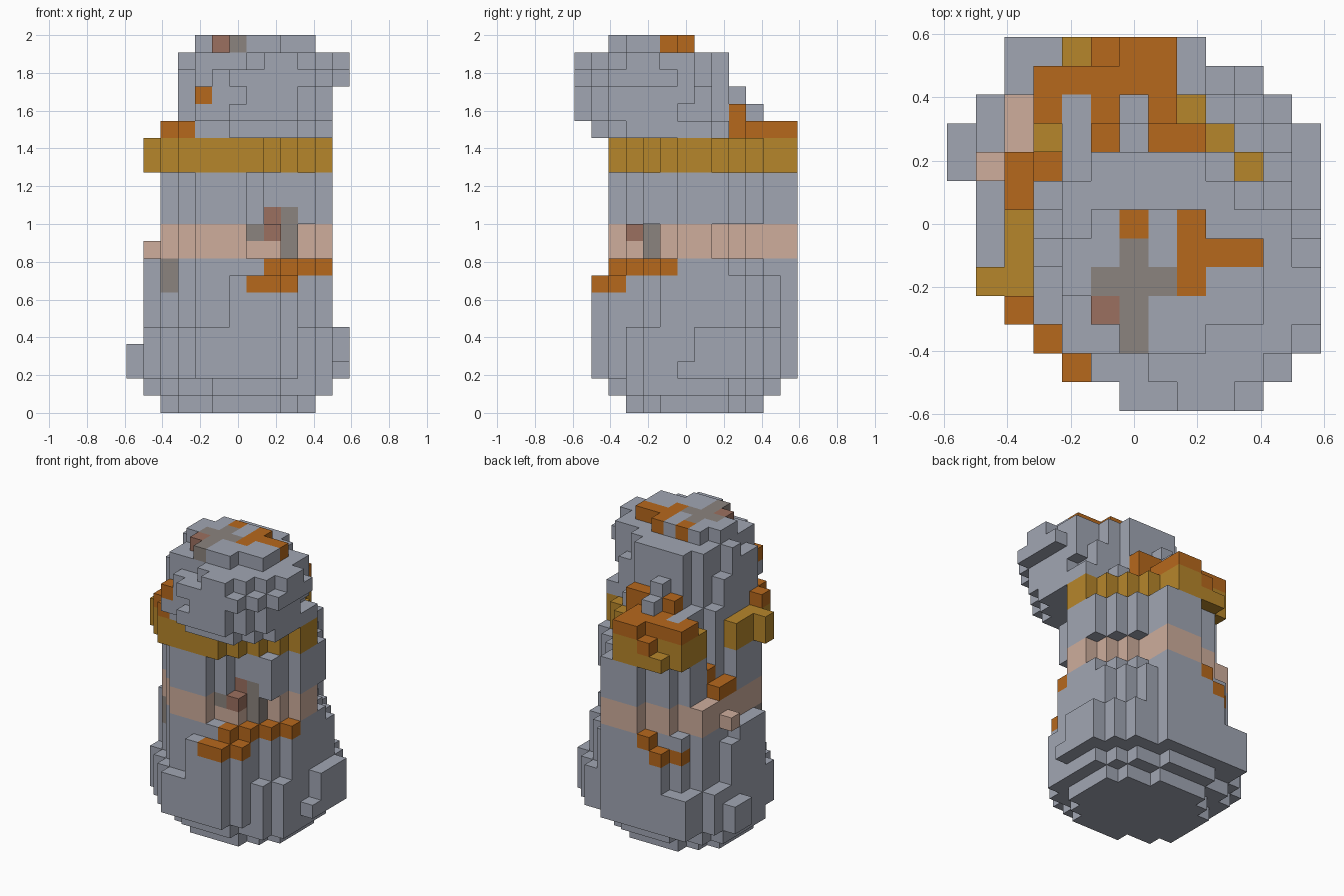
import bpy
import bmesh
from mathutils import Vector

cube = bpy.data.objects.get("Cube")
if cube:
    bpy.data.objects.remove(cube, do_unlink=True)

LAYERS, WIDTH = 22, 13
UNIT = 2 / LAYERS
SKEW = 0.1

COLOURS = {
    "grey": (0.355, 0.38, 0.45),
    "pink": (0.62, 0.42, 0.335),
    "gold": (0.47, 0.24, 0.024),
    "orange": (0.47, 0.14, 0.012),
    "grey_brown": (0.26, 0.23, 0.21),
    "red_brown": (0.33, 0.16, 0.115),
}
NAMES = list(COLOURS)


def make_material(name, rgb):
    mat = bpy.data.materials.new(name)
    mat.use_nodes = True
    mat.diffuse_color = (*rgb, 1)
    bsdf = mat.node_tree.nodes["Principled BSDF"]
    bsdf.inputs["Base Color"].default_value = (*rgb, 1)
    bsdf.inputs["Roughness"].default_value = 0.9
    return mat


MATERIALS = [make_material(n, c) for n, c in COLOURS.items()]
cells = {}


def disc(layers, x0, x1, y0, y1):
    """Fill layers with a slightly skewed disc that fits the given bounds."""
    cx, cy = (x0 + x1) / 2, (y0 + y1) / 2
    rx, ry = (x1 - x0) / 2, (y1 - y0) / 2
    for k in layers:
        for i in range(x0, x1):
            for j in range(y0, y1):
                dy = j + 0.5 - cy
                dx = i + 0.5 - cx + SKEW * dy
                if (dx / rx) ** 2 + (dy / ry) ** 2 <= 1:
                    cells[i, j, k] = "grey"


def outline(layers, first_row, starts, ends, colour="grey"):
    """Fill layers row by row, from front to back."""
    for k in layers:
        for row, (x0, x1) in enumerate(zip(starts, ends)):
            for i in range(x0, x1):
                cells[i, first_row + row, k] = colour


def block(xs, ys, zs, colour="grey"):
    """Add or recolour a box of cells; no colour removes it."""
    for i in xs:
        for j in ys:
            for k in zs:
                if colour:
                    cells[i, j, k] = colour
                else:
                    cells.pop((i, j, k), None)


def paint_front(xs, layers, colour):
    """Recolour the foremost cell of each column."""
    for i in xs:
        for k in layers:
            hit = next(((i, j, k) for j in range(WIDTH) if (i, j, k) in cells), None)
            if hit:
                cells[hit] = colour


R = range

# Rounded lower body, tapering upward
disc([0], 2, 11, 3, 11)
disc([1], 1, 12, 2, 12)
outline(R(2, 5), 1, [4, 3, 2] + [1] * 7 + [2, 2], [9, 10, 11] + [12] * 7 + [11, 9])
outline(R(5, 8), 1, [6, 4, 3, 2, 1, 1, 1, 1, 2, 2, 3, 4],
        [9, 10, 10, 11, 12, 12, 12, 12, 12, 11, 10, 9])
block([0], R(8, 10), R(2, 4))
block([12], R(7, 10), R(2, 5))
block([12], [6], [2])

# Torso with its pink band
front_starts = [4, 3, 2, 2, 2, 2, 2]
outline([8], 2, front_starts + [2, 2, 3, 5], [9, 10, 11, 12, 12, 12, 12, 11, 10, 9, 9])
outline(R(9, 11), 2, front_starts + [2, 2, 4, 6],
        [7, 9, 10, 11, 12, 12, 11, 10, 9, 9, 9], "pink")
outline(R(11, 14), 2, front_starts + [3, 3, 4, 6],
        [7, 8, 11, 11, 12, 12, 12, 11, 10, 9, 9])
block([1], [8], [9], "pink")
block([1], R(5, 8), [8])

# Gold collar
outline(R(14, 16), 2, [3, 2, 2, 2, 2, 3, 4, 3, 3, 3, 5],
        [8, 9, 10, 11, 12, 12, 11, 10, 9, 8, 8], "gold")
block([1], [4], R(14, 16), "gold")
block([4], [12], [14], "gold")
block([5], [12], [15], "orange")

# Gap in the collar with orange trim beneath it
block([2], R(7, 9), R(12, 14), None)
block([3], [8], [13], None)
block([3], [7], R(14, 16))
block([4], [8], R(14, 16))
block([2], R(7, 9), [11], "orange")
block([3], [8], [12], "orange")

# Head leaning over the front
outline([16], 1, [6, 4, 3, 3, 3, 3, 3, 4],
        [10, 11, 12, 12, 12, 12, 12, 10])
disc([17], 3, 12, 0, 9)
outline([18], 0, [7, 5, 4, 3, 3, 3, 3, 4, 5],
        [10, 11, 12, 12, 12, 12, 12, 11, 9])
outline([19], 0, [6, 5, 4, 3, 3, 3, 4, 4, 5],
        [11, 12, 13, 13, 13, 13, 12, 10, 9])
outline([20], 0, [8, 7, 4, 4, 4, 3, 4, 4, 5],
        [10, 11, 12, 13, 13, 12, 12, 10, 9])
outline([21], 2, [6, 5, 4, 4, 5], [9, 11, 11, 11, 9])

# Trim on the back of the collar
block(R(5, 8), R(9, 12), [16], "orange")
block([6, 7], [12], [16], "orange")
block([4], [11], [16], "orange")
block([3], [10, 11], [16], "orange")
block([4], [9, 10], [16])
block([6], [9, 10], [17])
block([5, 7, 8], [9], [16, 17], "orange")
block([6], [9], [18])

# Orange cubes on the right shoulder, cheek and back
block([2], [3], [16], "orange")
block([3], [2], [16], "orange")
block([4], [1], [18], "orange")
block([5], [12], [8], "orange")
block([4], [12], [7], "orange")
block([3], [11], [7], "orange")

# Orange strap stepping across the front and the left side
block([7, 8], [1], [7], "orange")
block([9], [2], [7], "orange")
for n in R(4):
    block([8 + n], [2 + n], [8], "orange")

# Brown patches
paint_front([2], R(7, 9), "grey_brown")
paint_front([7], [10], "grey_brown")
paint_front([8], R(10, 12), "red_brown")
paint_front([9], R(9, 12), "grey_brown")

# Pattern on the crown
block(R(5, 8), [4], [21], "grey_brown")
block([6], R(2, 6), [21], "grey_brown")
block([5], [3], [21], "red_brown")
block([6], [6], [21], "orange")
block([8], R(4, 7), [21], "orange")
block(R(9, 11), [5], [21], "orange")


def build(name, layers):
    """Make one part from the exposed sides of its cells."""
    bm = bmesh.new()
    verts = {}

    def corner(p):
        key = tuple(p)
        if key not in verts:
            x, y, z = key
            half = WIDTH / 2
            verts[key] = bm.verts.new(Vector((x - half, y - half, z)) * UNIT)
        return verts[key]

    for cell, colour in cells.items():
        if cell[2] not in layers:
            continue
        for axis in R(3):
            for step in (0, 1):
                other = list(cell)
                other[axis] += 2 * step - 1
                if tuple(other) in cells:
                    continue
                ring = []
                for a, b in ((0, 0), (1, 0), (1, 1), (0, 1)):
                    p = list(cell)
                    p[axis] += step
                    p[(axis + 1) % 3] += a
                    p[(axis + 2) % 3] += b
                    ring.append(corner(p))
                face = bm.faces.new(ring if step else ring[::-1])
                face.material_index = NAMES.index(colour)
    mesh = bpy.data.meshes.new(name)
    bm.to_mesh(mesh)
    bm.free()
    for mat in MATERIALS:
        mesh.materials.append(mat)
    bpy.context.collection.objects.link(bpy.data.objects.new(name, mesh))


build("lower_body", R(0, 9))
build("waist_band", R(9, 11))
build("torso", R(11, 14))
build("collar", R(14, 16))
build("head", R(16, LAYERS))
